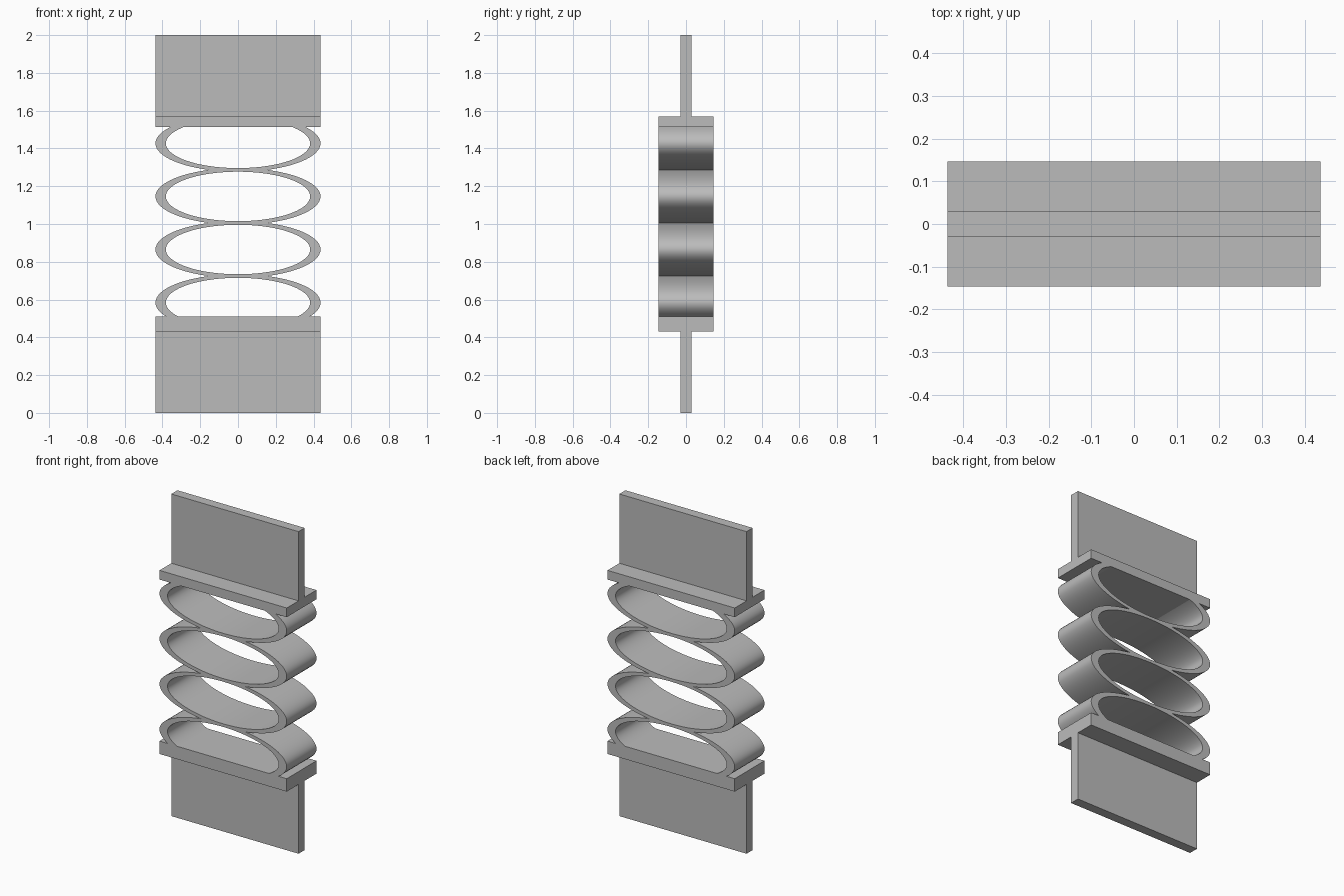
import bpy, bmesh, math
from mathutils import Vector

cube = bpy.data.objects.get("Cube")
if cube:
    bpy.data.objects.remove(cube, do_unlink=True)

grey = bpy.data.materials.new("plain_grey")
grey.use_nodes = True
COLOUR = (0.5, 0.5, 0.5, 1)
grey.diffuse_color = COLOUR
grey.node_tree.nodes["Principled BSDF"].inputs["Base Color"].default_value = COLOUR

HALF_W, HALF_D = 0.437, 0.146
PITCH = 0.281
FLOOR, CEILING = 0.51, 1.513


def finish(name, bm):
    bmesh.ops.recalc_face_normals(bm, faces=bm.faces)
    mesh = bpy.data.meshes.new(name)
    bm.to_mesh(mesh)
    bm.free()
    mesh.materials.append(grey)
    obj = bpy.data.objects.new(name, mesh)
    bpy.context.collection.objects.link(obj)
    return obj


def t_bracket(name, outer, shoulder, inner):
    """Upright tab joined to a wide flange, as one T profile swept along x."""
    tab = 0.03
    right = [(tab, outer), (tab, shoulder), (HALF_D, shoulder), (HALF_D, inner)]
    profile = right + [(-y, z) for y, z in reversed(right)]
    bm = bmesh.new()
    face = bm.faces.new([bm.verts.new((-HALF_W, y, z)) for y, z in profile])
    swept = bmesh.ops.extrude_face_region(bm, geom=[face])["geom"]
    verts = [v for v in swept if isinstance(v, bmesh.types.BMVert)]
    bmesh.ops.translate(bm, verts=verts, vec=(2 * HALF_W, 0, 0))
    return finish(name, bm)


def spring_ring(name, centre, low, high, steps=72):
    """Oval ring, trimmed where it meets its neighbours."""
    bm = bmesh.new()
    loops = []
    for a, b in ((HALF_W, 0.15), (0.382, 0.131)):
        for y in (-HALF_D, HALF_D):
            loops.append([bm.verts.new((a * math.cos(t), y, centre + b * math.sin(t)))
                          for t in (math.tau * i / steps for i in range(steps))])
    out_f, out_b, in_f, in_b = loops
    for p, q in ((out_f, out_b), (out_b, in_b), (in_b, in_f), (in_f, out_f)):
        for i in range(steps):
            j = (i + 1) % steps
            bm.faces.new((p[i], p[j], q[j], q[i]))
    for z, direction in ((low, -1), (high, 1)):
        bmesh.ops.bisect_plane(bm, geom=bm.verts[:] + bm.edges[:] + bm.faces[:],
                               plane_co=Vector((0, 0, z)),
                               plane_no=Vector((0, 0, direction)), clear_outer=True)
    obj = finish(name, bm)
    bpy.ops.object.select_all(action="DESELECT")
    obj.select_set(True)
    bpy.context.view_layer.objects.active = obj
    bpy.ops.object.shade_smooth_by_angle(angle=math.radians(30))


# Mounting brackets at each end
t_bracket("lower_bracket", 0, 0.43, FLOOR)
t_bracket("upper_bracket", 2, 1.57, CEILING)

# Stack of flattened spring rings
for n in range(4):
    c = 0.584 + n * PITCH
    spring_ring(f"spring_ring_{n + 1}", c,
                max(c - PITCH / 2, FLOOR), min(c + PITCH / 2, CEILING))
